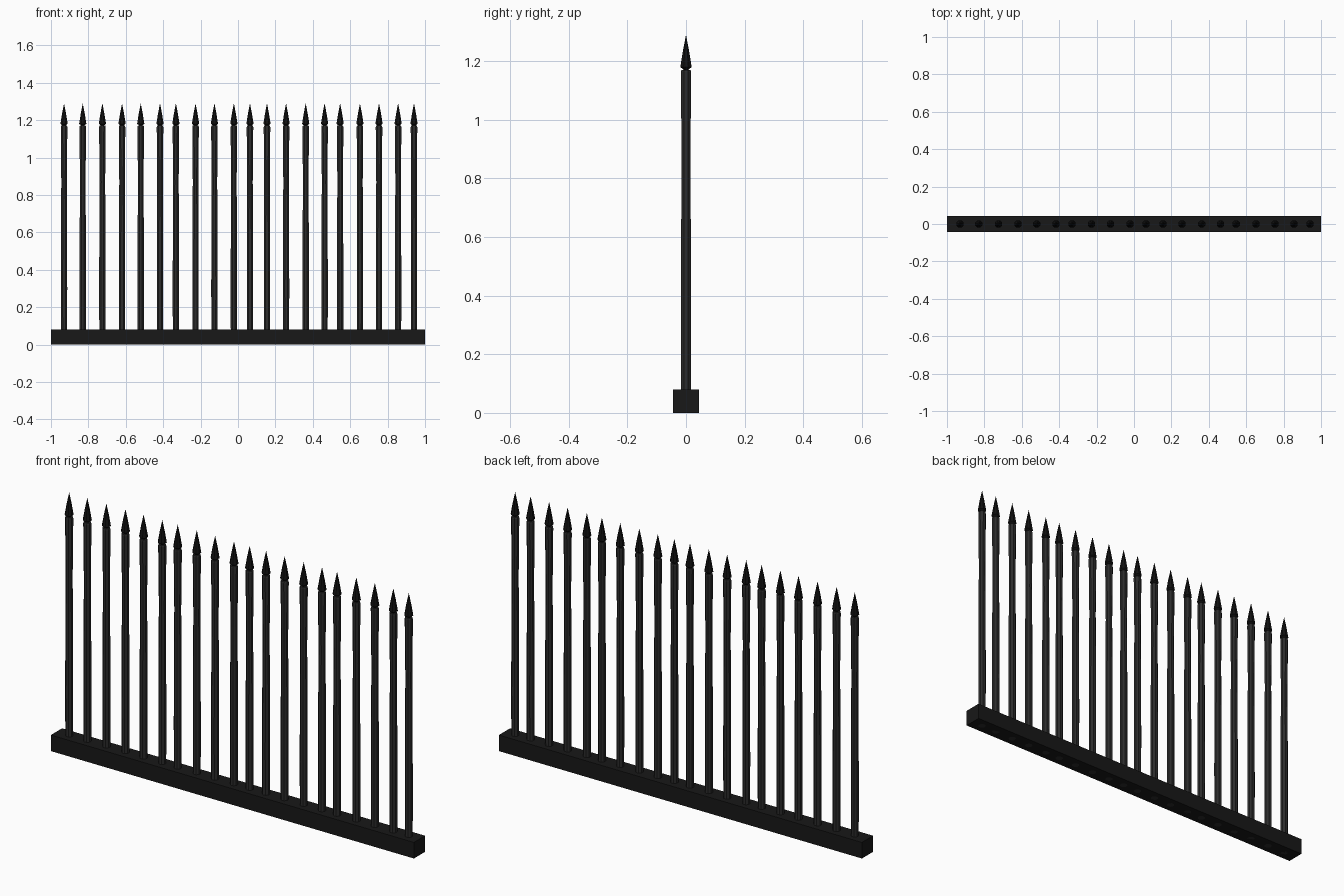
import bpy, bmesh, math

if "Cube" in bpy.data.objects:
    bpy.data.objects.remove(bpy.data.objects["Cube"])

def material(name, v):
    m = bpy.data.materials.new(name)
    m.diffuse_color = (v, v, v, 1)
    m.use_nodes = True
    m.node_tree.nodes["Principled BSDF"].inputs["Base Color"].default_value = m.diffuse_color
    return m

iron = material("dark_iron", 0.025)
base_mat = material("black_base", 0.009)
tip_mat = material("black_tip", 0.006)

def lathe(name, profile, sides, mat):
    """Closed flat-faced turned mesh from (radius, z) points."""
    bm = bmesh.new()
    rings = []
    for r, z in profile:
        if r == 0:
            rings.append([bm.verts.new((0, 0, z))])
        else:
            rings.append([bm.verts.new((r * math.cos(2 * math.pi * (i + .5) / sides),
                                        r * math.sin(2 * math.pi * (i + .5) / sides), z))
                          for i in range(sides)])
    for a, b in zip(rings, rings[1:]):
        for i in range(sides):
            j = (i + 1) % sides
            if len(b) == 1:
                bm.faces.new((a[i], a[j], b[0]))
            else:
                bm.faces.new((a[i], a[j], b[j], b[i]))
    bm.faces.new(rings[0][::-1])
    if len(rings[-1]) > 1:
        bm.faces.new(rings[-1])
    me = bpy.data.meshes.new(name)
    bm.to_mesh(me)
    bm.free()
    me.materials.append(mat)
    return me

# base rail
bpy.ops.mesh.primitive_cube_add(size=1, location=(0, 0, 0.04))
base = bpy.context.object
base.name = "base_rail"
base.scale = (2, 0.088, 0.08)
base.data.materials.append(base_mat)

# bar with a slight hand-forged waist, and arrow-shaped tip
bar = lathe("bar", [(.018, 0), (.0185, .3), (.018, .6), (.016, .87),
                    (.0175, 1.0), (.019, 1.15), (.019, 1.163), (.017, 1.17)], 8, iron)
tip = lathe("spear_tip", [(.009, 1.165), (.010, 1.172), (.021, 1.18),
                          (.0115, 1.235), (0, 1.29)], 8, tip_mat)

# unevenly spaced row of bars
xs = [-.93, -.83, -.725, -.62, -.52, -.417, -.332, -.227, -.126, -.022,
      .064, .155, .257, .362, .463, .546, .652, .754, .856, .941]
for n, x in enumerate(xs):
    for me in (bar, tip):
        o = bpy.data.objects.new(f"{me.name}_{n + 1}", me)
        o.location = (x, 0, 0)
        bpy.context.collection.objects.link(o)
